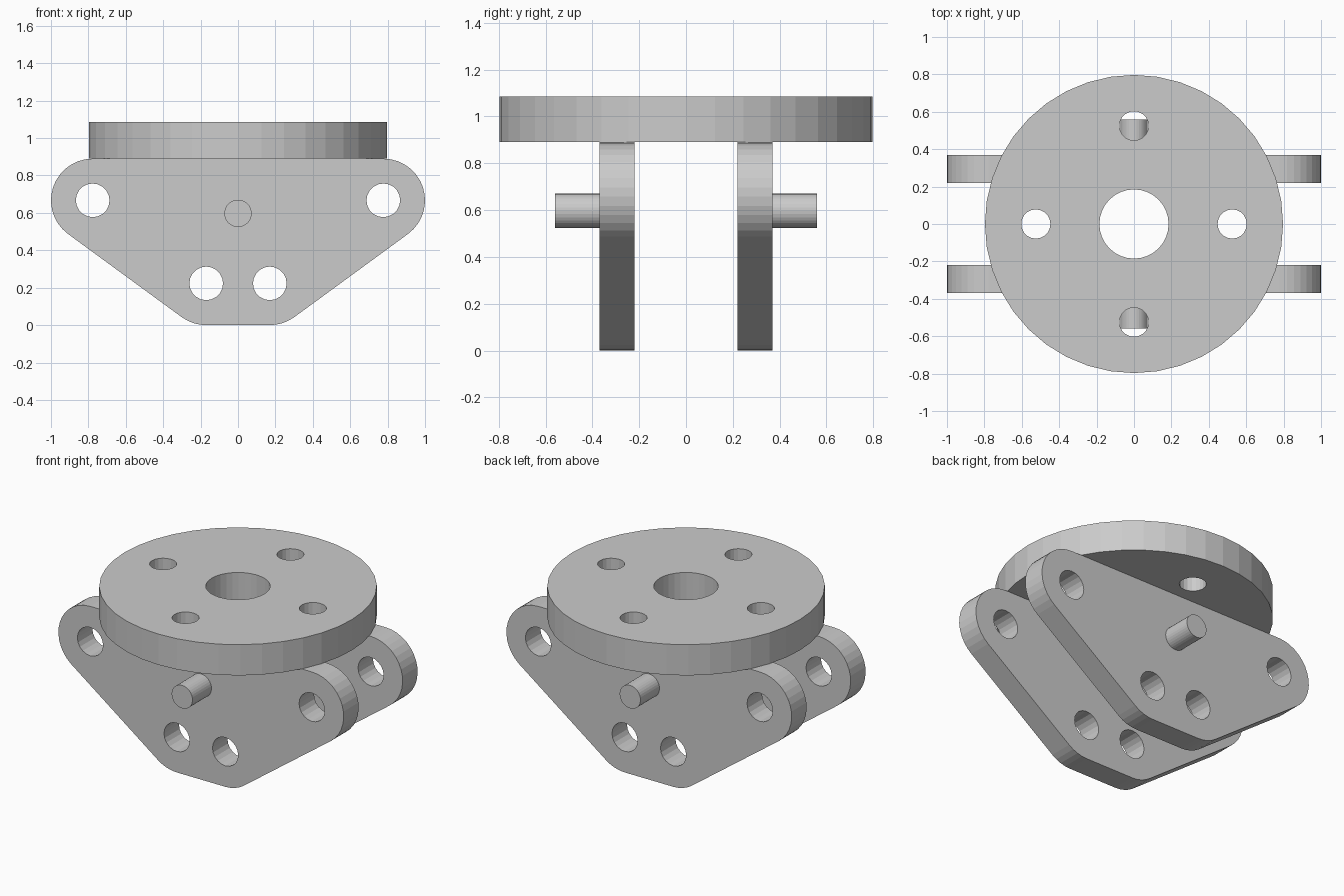
import bpy
import bmesh
from math import atan2, cos, sin, pi, radians

cube = bpy.data.objects.get("Cube")
if cube:
    bpy.data.objects.remove(cube, do_unlink=True)

# Single plain grey material
grey = bpy.data.materials.new("light grey")
grey.use_nodes = True
colour = (0.6, 0.6, 0.6, 1)
grey.diffuse_color = colour
grey.node_tree.nodes["Principled BSDF"].inputs["Base Color"].default_value = colour


def arc(cx, cy, r, start, end, steps):
    return [(cx + r * cos(start + (end - start) * i / steps),
             cy + r * sin(start + (end - start) * i / steps)) for i in range(steps + 1)]


def circle(cx, cy, r, sides):
    return arc(cx, cy, r, 0, 2 * pi, sides)[:-1]


def slab(name, loops, thickness, location, upright=False):
    """Extrude an outline; any further loops become through holes."""
    curve = bpy.data.curves.new(name + "_outline", 'CURVE')
    curve.dimensions = '2D'
    curve.fill_mode = 'BOTH'
    curve.extrude = thickness / 2
    for loop in loops:
        spline = curve.splines.new('POLY')
        spline.points.add(len(loop) - 1)
        for point, (x, y) in zip(spline.points, loop):
            point.co = (x, y, 0, 1)
        spline.use_cyclic_u = True
    helper = bpy.data.objects.new(name + "_helper", curve)
    bpy.context.collection.objects.link(helper)
    bpy.context.view_layer.update()
    evaluated = helper.evaluated_get(bpy.context.evaluated_depsgraph_get())
    mesh = bpy.data.meshes.new_from_object(evaluated)
    bpy.data.objects.remove(helper, do_unlink=True)
    bpy.data.curves.remove(curve)

    # Weld caps to the walls
    bm = bmesh.new()
    bm.from_mesh(mesh)
    bmesh.ops.remove_doubles(bm, verts=bm.verts, dist=0.0001)
    bmesh.ops.recalc_face_normals(bm, faces=bm.faces)
    for face in bm.faces:
        face.smooth = False
        face.material_index = 0
    bm.to_mesh(mesh)
    bm.free()

    mesh.name = name
    mesh.materials.clear()
    mesh.materials.append(grey)
    obj = bpy.data.objects.new(name, mesh)
    bpy.context.collection.objects.link(obj)
    obj.location = location
    if upright:
        obj.rotation_euler.x = radians(90)
    return obj


# Round top disc with a centre bore and four bolt holes
disc_loops = [circle(0, 0, 0.797, 40), circle(0, 0, 0.185, 32)]
for i in range(4):
    disc_loops.append(circle(0.525 * cos(i * pi / 2), 0.525 * sin(i * pi / 2), 0.078, 20))
slab("top_disc", disc_loops, 0.195, (0, 0, 0.9875))

# Side plate outline: rounded trapezoid, right half then mirrored
top_x, top_z, low_x, low_z, radius = 0.777, 0.667, 0.17, 0.223, 0.223
slope = atan2(top_z - low_z, top_x - low_x) - pi / 2
half = arc(low_x, low_z, radius, -pi / 2, slope, 4) + arc(top_x, top_z, radius, slope, pi / 2, 14)
outline = half + [(-x, z) for x, z in reversed(half)]
holes = [circle(side * x, z, 0.09, 20)
         for side in (-1, 1) for x, z in ((top_x, top_z), (low_x, low_z))]

# Two side plates, each with a stub pin pointing outward
for side, word in ((-1, "front"), (1, "back")):
    slab(word + "_plate", [outline] + holes, 0.15, (0, side * 0.295, 0), True)
    slab(word + "_pin", [circle(0, 0, 0.073, 32)], 0.19, (0, side * 0.465, 0.597), True)
